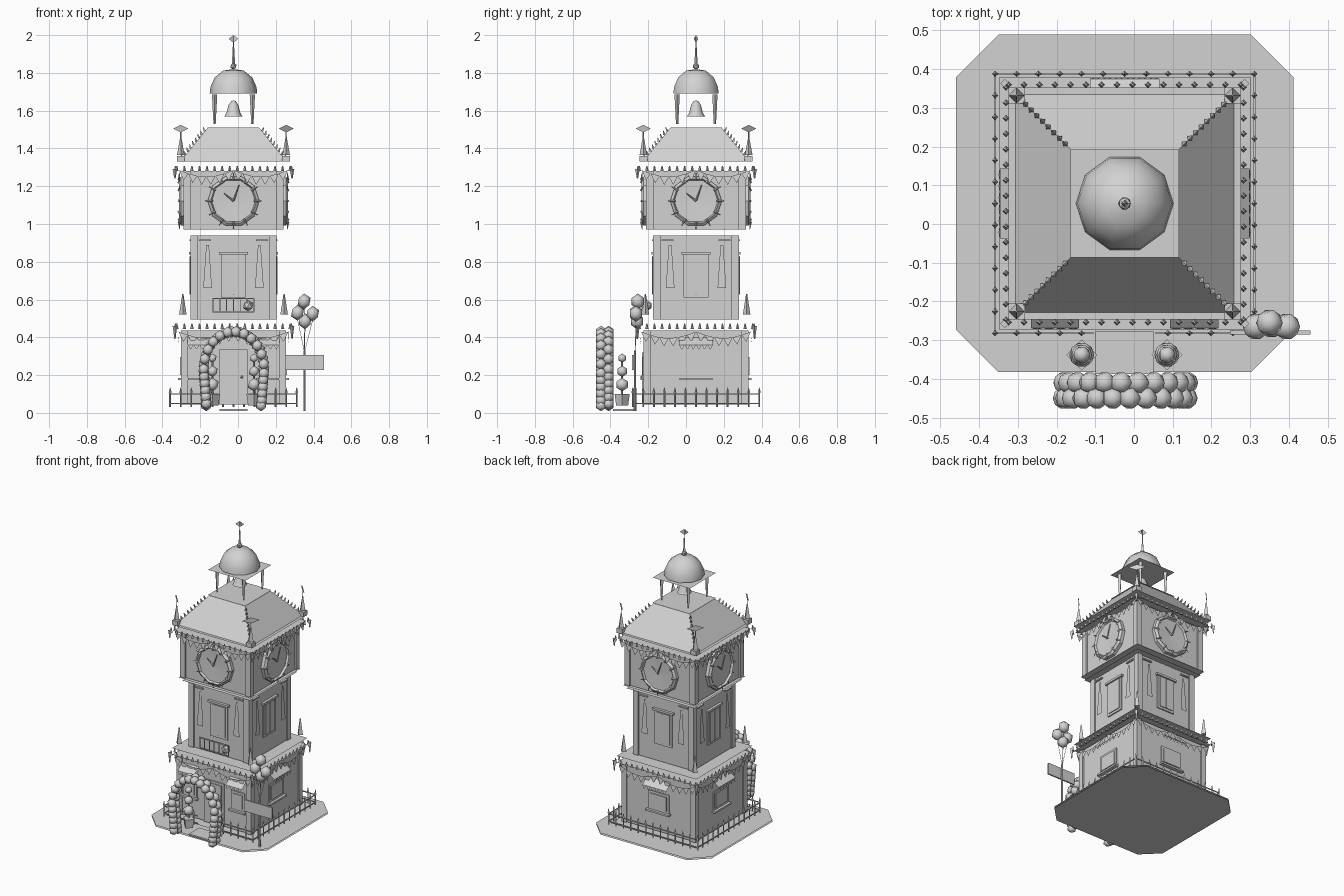
import bpy, bmesh, math
from mathutils import Matrix, Vector

if "Cube" in bpy.data.objects:
    bpy.data.objects.remove(bpy.data.objects["Cube"])

CX, CY = -0.024, 0.053
mat = bpy.data.materials.new("plain grey")
mat.diffuse_color = (0.65, 0.65, 0.65, 1)
mat.use_nodes = True
mat.node_tree.nodes["Principled BSDF"].inputs["Base Color"].default_value = mat.diffuse_color
CENTRE = Matrix.Translation((CX, CY, 0))
SIDES = [CENTRE @ Matrix.Rotation(k * math.pi / 2, 4, 'Z') for k in range(4)]
ID = Matrix.Identity(4)


class Part:
    """Collects primitives into one named object."""
    def __init__(self, name, smooth=False):
        self.name, self.smooth, self.bm = name, smooth, bmesh.new()

    def box(self, m, c, s):
        bmesh.ops.create_cube(self.bm, size=1, matrix=m @ Matrix.Translation(c) @ Matrix.Diagonal((*s, 1)))

    def poly(self, m, pts):
        self.bm.faces.new([self.bm.verts.new(m @ Vector(p)) for p in pts])

    def square(self, z, h):
        self.poly(CENTRE, [(-h, -h, z), (h, -h, z), (h, h, z), (-h, h, z)])

    def rod(self, m, a, b, r1, r2, n=4):
        a, b = Vector(a), Vector(b)
        d = b - a
        rot = d.to_track_quat('Z', 'Y').to_matrix().to_4x4()
        bmesh.ops.create_cone(self.bm, cap_ends=True, segments=n, radius1=r1, radius2=r2, depth=d.length,
                              matrix=m @ Matrix.Translation((a + b) / 2) @ rot)

    def ball(self, m, c, r, sz=1.0):
        bmesh.ops.create_icosphere(self.bm, subdivisions=1, radius=r,
                                   matrix=m @ Matrix.Translation(c) @ Matrix.Diagonal((1, 1, sz, 1)))

    def lathe(self, m, prof, n):
        rings = [[self.bm.verts.new(m @ Vector((r * math.cos(2 * math.pi * i / n),
                 r * math.sin(2 * math.pi * i / n), z))) for i in range(n)] for r, z in prof]
        for a, b in zip(rings, rings[1:]):
            for i in range(n):
                j = (i + 1) % n
                self.bm.faces.new((a[i], a[j], b[j], b[i]))

    def done(self):
        me = bpy.data.meshes.new(self.name)
        self.bm.to_mesh(me)
        self.bm.free()
        me.materials.append(mat)
        for p in me.polygons:
            p.use_smooth = self.smooth
        bpy.context.collection.objects.link(bpy.data.objects.new(self.name, me))


# chamfered ground slab and entrance path
p = Part("base_slab")
o, i = 0.436, 0.326
ring = [(i, -o), (o, -i), (o, i), (i, o), (-i, o), (-o, i), (-o, -i), (-i, -o)]
for z in (0.0, 0.01):
    p.poly(CENTRE, [(x, y, z) for x, y in ring])
p.square(0.035, 0.325)
p.box(CENTRE, (0, -0.385, 0.015), (0.15, 0.11, 0.01))
p.done()

# three wall tiers with corner pilasters
for name, h, z0, z1 in (("lower_walls", 0.27, 0.045, 0.437), ("middle_walls", 0.218, 0.495, 0.94),
                        ("clock_walls", 0.255, 0.972, 1.28)):
    p = Part(name)
    for m in SIDES:
        p.poly(m, [(-h, -h, z0), (h, -h, z0), (h, -h, z1), (-h, -h, z1)])
        p.box(m, (h - 0.01, -h + 0.01, (z0 + z1) / 2), (0.038, 0.038, z1 - z0))
    p.done()

# ledges between tiers
p = Part("ledges")
for z, h in ((0.445, 0.30), (0.49, 0.30), (0.945, 0.255), (0.967, 0.27),
             (1.288, 0.295), (1.328, 0.30), (1.515, 0.14), (1.685, 0.14)):
    p.square(z, h)
p.done()

# hipped roof
p = Part("roof")
b, t = 0.282, 0.136
for m in SIDES:
    p.poly(m, [(-b, -b, 1.33), (b, -b, 1.33), (t, -t, 1.51), (-t, -t, 1.51)])
p.square(1.51, t)
p.done()

# belfry posts, bell, dome and top finial
p = Part("belfry_posts")
for m in SIDES:
    p.rod(m, (0.1, -0.1, 1.53), (0.1, -0.1, 1.685), 0.006, 0.014)
p.done()
p = Part("bell", True)
p.lathe(CENTRE, [(0.047, 1.57), (0.036, 1.59), (0.026, 1.63), (0.012, 1.65), (0, 1.655)], 8)
p.done()
p = Part("dome", True)
p.lathe(CENTRE, [(0.126, 1.69), (0.122, 1.725), (0.10, 1.775), (0.055, 1.812), (0, 1.82)], 10)
p.done()
p = Part("top_finial")
p.ball(CENTRE, (0, 0, 1.835), 0.018)
p.rod(CENTRE, (0, 0, 1.84), (0, 0, 1.97), 0.009, 0.002)
for s in (1, -1):
    p.poly(CENTRE, [(-0.025, -0.012 * s, 1.98), (0, 0, 1.96), (0.025, 0.012 * s, 1.98), (0, 0, 2.0)])
p.done()

# corner pinnacles on roof and on lower ledge
p = Part("pinnacles")
for m in SIDES:
    c = 0.279
    p.box(m, (c, -c, 1.345), (0.042, 0.042, 0.03))
    p.rod(m, (c, -c, 1.365), (c, -c, 1.46), 0.02, 0.003)
    p.rod(m, (c, -c, 1.45), (c, -c, 1.49), 0.003, 0.003)
    p.poly(m, [(c - 0.04, -c - 0.04, 1.505), (c, -c, 1.485), (c + 0.04, -c + 0.04, 1.505), (c, -c, 1.525)])
    p.rod(m, (0.268, -0.268, 0.52), (0.268, -0.268, 0.63), 0.02, 0.003)
    p.rod(m, (0.31, -0.31, 1.29), (0.31, -0.31, 1.24), 0.012, 0.003)
    p.rod(m, (0.31, -0.31, 0.46), (0.31, -0.31, 0.39), 0.012, 0.003)
p.done()

# clocks on four sides: rim, shallow face, hour marks, hands
rim, face, marks = Part("clock_rims"), Part("clock_faces", True), Part("clock_marks_and_hands")
for m in SIDES:
    d = m @ Matrix.Translation((0, -0.255, 1.122)) @ Matrix.Rotation(math.pi / 2, 4, 'X')
    rim.lathe(d, [(0.137, 0), (0.137, 0.022), (0.122, 0.034), (0.115, 0.02)], 10)
    face.lathe(d, [(0.118, 0.018), (0, 0.012)], 10)
    for k in range(12):
        a = k * math.pi / 6
        u = Vector((math.sin(a), math.cos(a), 0))
        marks.rod(d, u * 0.11 + Vector((0, 0, 0.034)), u * 0.15 + Vector((0, 0, 0.03)), 0.007, 0.001)
    marks.rod(d, (0, 0, 0.026), (-0.05, 0.04, 0.026), 0.006, 0.002)
    marks.rod(d, (0, 0, 0.03), (0.03, 0.085, 0.03), 0.005, 0.002)
for p in (rim, face, marks):
    p.done()

# front door
p = Part("door")
p.box(CENTRE, (0, -0.273, 0.19), (0.15, 0.012, 0.29))
p.box(CENTRE, (0, -0.281, 0.185), (0.12, 0.008, 0.27))
p.ball(CENTRE, (0.045, -0.288, 0.19), 0.008)
p.done()

# windows and scalloped awnings
win, awn = Part("windows"), Part("awnings")
for k, m in enumerate(SIDES):
    spots = ((-0.18, 0.10), (0.18, 0.10)) if k == 0 else ((0, 0.155),)
    for x, w in spots:
        win.box(m, (x, -0.271, 0.248), (w, 0.012, 0.125))
        win.box(m, (x, -0.28, 0.248), (w - 0.03, 0.006, 0.095))
        win.box(m, (x, -0.282, 0.18), (w + 0.02, 0.025, 0.012))
        n = 4 if k == 0 else 6
        s = (w + 0.025) / n
        for q in range(n):
            a = x + (q - n / 2) * s
            awn.poly(m, [(a, -0.272, 0.40), (a, -0.322, 0.36), (a + s, -0.322, 0.36), (a + s, -0.272, 0.40)])
            awn.poly(m, [(a, -0.322, 0.36), (a + s / 2, -0.326, 0.335), (a + s, -0.322, 0.36)])
    win.box(m, (0, -0.219, 0.728), (0.13, 0.014, 0.235))
    win.box(m, (0, -0.228, 0.728), (0.10, 0.006, 0.205))
    win.box(m, (0, -0.225, 0.845), (0.155, 0.022, 0.014))
    win.box(m, (0, -0.232, 0.728), (0.006, 0.004, 0.2))
win.done()
awn.done()

# hanging pennants beside upper windows
p = Part("pennants")
for m in SIDES:
    for x in (-0.137, 0.137):
        p.box(m, (x * 1.1, -0.226, 0.913), (0.065, 0.012, 0.008))
        p.poly(m, [(x - 0.007, -0.226, 0.89), (x + 0.007, -0.226, 0.89), (x + 0.023, -0.232, 0.66), (x - 0.023, -0.232, 0.66)])
p.done()

# front balcony rail
p = Part("balcony")
for z in (0.535, 0.605):
    p.box(CENTRE, (0, -0.275, z), (0.22, 0.008, 0.006))
for k in range(7):
    p.box(CENTRE, (-0.108 + k * 0.036, -0.275, 0.57), (0.005, 0.005, 0.07))
p.ball(CENTRE, (0.078, -0.262, 0.568), 0.03)
p.done()

# bunting flags and small bulbs along the eaves
flags, bulbs = Part("bunting"), Part("bulbs")
for m in SIDES:
    for top, off in ((1.285, 0.288), (0.43, 0.29)):
        n = 12
        pts = [(-off + 2 * off * k / n, -off, top - 0.035 * math.sin(math.pi * ((k % 6) / 6 if k < n else 0)))
               for k in range(n + 1)]
        for a, b in zip(pts, pts[1:]):
            flags.poly(m, [a, ((a[0] + b[0]) / 2, -off - 0.004, (a[2] + b[2]) / 2 - 0.045), b])
    for z in (1.295, 0.46):
        for k in range(16):
            x = -0.3 + 0.6 * k / 15
            bulbs.rod(m, (x, -0.307, z + 0.012), (x, -0.307, z - 0.015), 0.003, 0.009)
    for k in range(1, 10):
        f = b_ = k / 10
        r = 0.285 - 0.146 * f
        bulbs.rod(m, (r, -r, 1.33 + 0.18 * f), (r + 0.006, -r - 0.006, 1.35 + 0.18 * f), 0.008, 0.002)
flags.done()
bulbs.done()

# iron fence, open in front of the door
p = Part("fence")
F = 0.335
for k, m in enumerate(SIDES):
    for q in range(13):
        x = -F + 2 * F * q / 12
        if k == 0 and abs(x) < 0.08:
            continue
        p.rod(m, (x, -F, 0.03), (x, -F, 0.105), 0.005, 0.005)
        p.rod(m, (x, -F, 0.105), (x, -F, 0.135), 0.008, 0.001)
    for z in (0.05, 0.1):
        for x0, x1 in (((-F, -0.08), (0.08, F)) if k == 0 else ((-F, F),)):
            p.box(m, ((x0 + x1) / 2, -F, z), (x1 - x0, 0.005, 0.006))
p.done()

# balloon arch: two rows
p = Part("balloon_arch", True)
N = 23
for row, y in enumerate((-0.41, -0.45)):
    for k in range(N):
        s = (k + 0.5 * row - 0.25) / (N - 1) * 1.05
        if s < 0.25 or s > 0.80:
            leg = s if s < 0.25 else 1.05 - s
            x, z = (-1 if s < 0.25 else 1) * (0.145 + 0.06 * max(leg, 0)), 0.04 + 0.75 * max(leg, 0)
        else:
            a = math.pi * (1 - (s - 0.25) / 0.55)
            x, z = 0.16 * math.cos(a), 0.23 + 0.20 * math.sin(a)
        p.ball(ID, (x - 0.022, y, z), 0.031)
p.done()

# potted topiaries either side of the path
pots, top = Part("topiary_pots"), Part("topiary_balls", True)
for x in (-0.135, 0.085):
    pots.rod(ID, (x, -0.338, 0.04), (x, -0.338, 0.1), 0.032, 0.04)
    pots.rod(ID, (x, -0.338, 0.1), (x, -0.338, 0.28), 0.005, 0.005)
    for z, r in ((0.15, 0.036), (0.22, 0.03), (0.29, 0.024)):
        top.ball(ID, (x, -0.338, z), r)
pots.done()
top.done()

# blank sign board with tied balloons
p = Part("sign")
p.rod(ID, (0.352, -0.27, 0.01), (0.352, -0.27, 0.33), 0.007, 0.006, 6)
p.box(ID, (0.352, -0.28, 0.267), (0.208, 0.01, 0.078))
p.done()
p, strings = Part("sign_balloons", True), Part("balloon_strings")
for x, y, z in ((0.35, -0.255, 0.59), (0.315, -0.265, 0.53), (0.395, -0.265, 0.525), (0.355, -0.26, 0.485)):
    p.ball(ID, (x, y, z), 0.038, 1.1)
    strings.rod(ID, (0.352, -0.27, 0.32), (x, y, z - 0.035), 0.0015, 0.0015, 3)
p.done()
strings.done()
